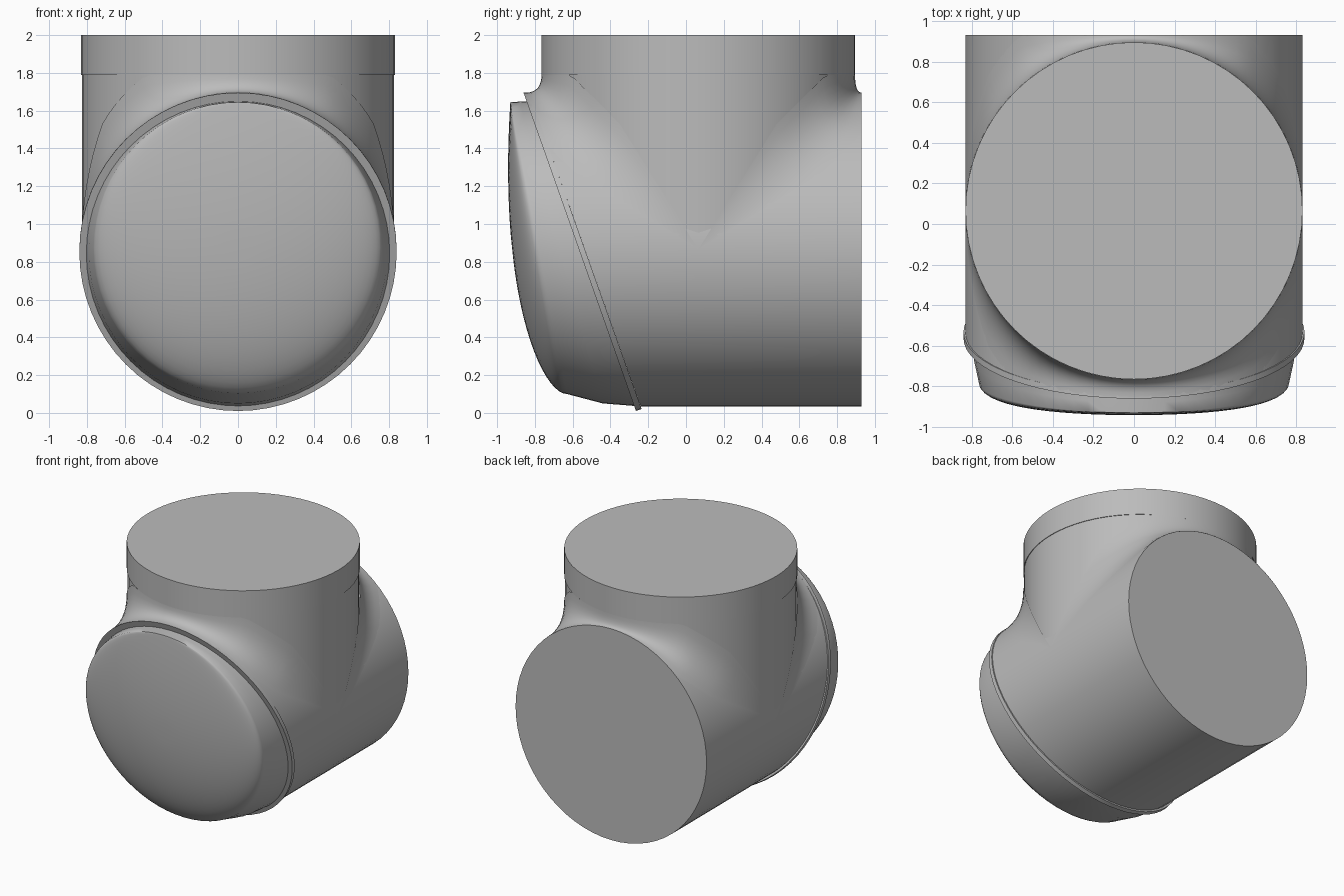
import bpy
import math

cube = bpy.data.objects.get("Cube")
if cube:
    bpy.data.objects.remove(cube)

SIDES = 64
R = 0.83          # pipe radius
CY, CZ = 0.065, 0.865  # where the two pipe axes cross

grey = bpy.data.materials.new("plain grey")
grey.use_nodes = True
grey.diffuse_color = (0.5, 0.5, 0.5, 1)
grey.node_tree.nodes["Principled BSDF"].inputs["Base Color"].default_value = (0.5, 0.5, 0.5, 1)


def make(name, verts, faces, angle=35):
    mesh = bpy.data.meshes.new(name)
    mesh.from_pydata(verts, [], faces)
    mesh.materials.append(grey)
    obj = bpy.data.objects.new(name, mesh)
    bpy.context.collection.objects.link(obj)
    bpy.ops.object.select_all(action="DESELECT")
    obj.select_set(True)
    bpy.context.view_layer.objects.active = obj
    bpy.ops.object.mode_set(mode="EDIT")
    bpy.ops.mesh.select_all(action="SELECT")
    bpy.ops.mesh.normals_make_consistent(inside=False)
    bpy.ops.object.mode_set(mode="OBJECT")
    bpy.ops.object.shade_smooth_by_angle(angle=math.radians(angle))
    return obj


def ellipse(half_width, top, bottom):
    """Closed section through two (y, z) points on the middle plane."""
    ring = []
    for i in range(SIDES):
        a = 2 * math.pi * i / SIDES
        k = (1 - math.cos(a)) / 2
        ring.append((half_width * math.sin(a),
                     top[0] + (bottom[0] - top[0]) * k,
                     top[1] + (bottom[1] - top[1]) * k))
    return ring


def loft(name, rings, angle=35):
    verts = [p for ring in rings for p in ring]
    faces = []
    for r in range(len(rings) - 1):
        for i in range(SIDES):
            j = (i + 1) % SIDES
            a, b = r * SIDES, (r + 1) * SIDES
            faces.append((a + i, a + j, b + j, b + i))
    faces.append(tuple(range(SIDES)))
    last = (len(rings) - 1) * SIDES
    faces.append(tuple(range(last, last + SIDES)))
    return make(name, verts, faces, angle)


def level(radius, z):
    return ellipse(radius, (CY - radius, z), (CY + radius, z))


# Horizontal pipe with a slanted front end
loft("main_pipe", [ellipse(R, (-0.83, 1.695), (-0.24, 0.035)),
                   ellipse(R, (0.93, 1.695), (0.93, 0.035))])

# Upright branch and its collar
loft("branch_pipe", [level(0.825, CZ), level(0.825, 1.8)])
loft("branch_collar", [level(R, 1.79), level(R, 2.0)])

# Slanted flange ring at the front
loft("flange_ring", [ellipse(0.84, (-0.86, 1.695), (-0.265, 0.01)),
                     ellipse(0.84, (-0.83, 1.695), (-0.235, 0.02))])

# Cap wall and rounded cap face
TOP, BOTTOM, RIM = (-0.93, 1.645), (-0.63, 0.1), 0.765
rings = [ellipse(0.805, (-0.84, 1.65), (-0.25, 0.035)),
         ellipse(0.79, (-0.88, 1.648), (-0.44, 0.05)),
         ellipse(RIM, TOP, BOTTOM)]
mid = [(TOP[k] + BOTTOM[k]) / 2 for k in range(2)]
STEPS = 16
for n in range(1, STEPS):
    s = math.cos(math.pi / 2 * n / STEPS)
    ring = []
    for x, y, z in ellipse(RIM * s,
                           [mid[k] + (TOP[k] - mid[k]) * s for k in range(2)],
                           [mid[k] + (BOTTOM[k] - mid[k]) * s for k in range(2)]):
        t = (z - BOTTOM[1]) / (TOP[1] - BOTTOM[1])
        width = RIM * 2 * math.sqrt(max(t * (1 - t), 1e-6))
        side = math.sqrt(max(0, 1 - (x / width) ** 2))
        ring.append((x, y - 0.4 * math.sqrt(t) * (1 - t) * side, z))
    rings.append(ring)
loft("front_cap", rings, 50)


# Soft blends where the branch meets the pipe
def blend(name, sign):
    cols, rows = 48, 8
    verts, faces = [], []
    for i in range(cols + 1):
        a = math.pi * (i / cols - 0.5)
        x, w = R * math.sin(a), R * math.cos(a)
        room = 0.865 - w if sign > 0 else 0.62 - 0.643 * w
        out = min(0.6 * w, room, 0.25)
        up = min(0.6 * w, 0.925 - w, 0.25)
        for j in range(rows + 1):
            t = j / rows
            verts.append((x, CY + sign * (w + out * t * t),
                          CZ + w + up * (1 - t) ** 2))
    for i in range(cols):
        for j in range(rows):
            a = i * (rows + 1) + j
            b = a + rows + 1
            quad = (a, b, b + 1, a + 1)
            faces.append(quad if sign < 0 else quad[::-1])
    obj = make(name, verts, faces, 80)
    # Keep the open shell facing outwards
    middle = obj.data.polygons[(cols // 2) * rows + rows // 2]
    if middle.normal.z < 0:
        obj.data.flip_normals()


blend("front_blend", -1)
blend("back_blend", 1)
